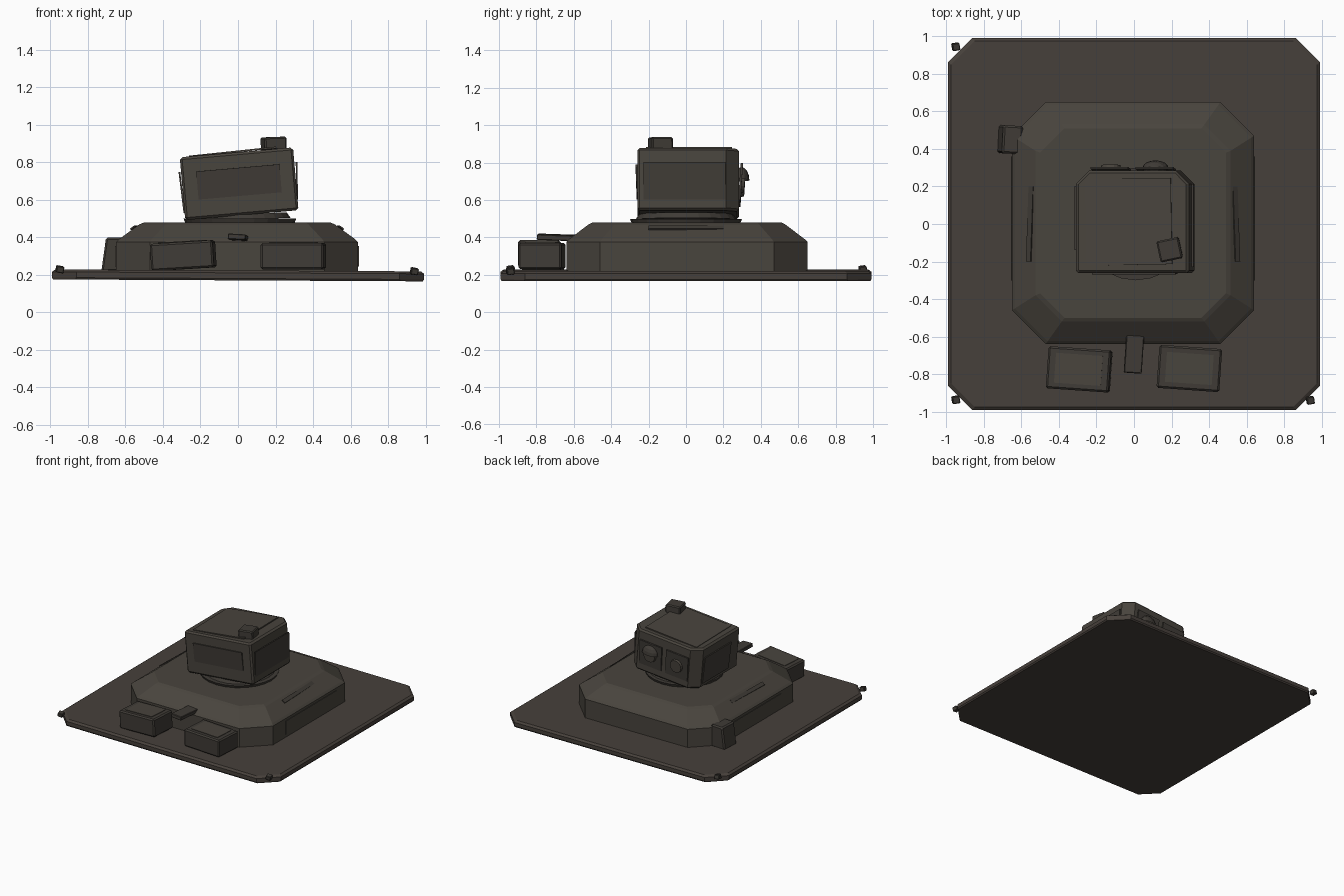
import bpy, bmesh, math
from mathutils import Matrix, Vector

cube = bpy.data.objects.get("Cube")
if cube:
    bpy.data.objects.remove(cube)


def material(name, r, g, b):
    m = bpy.data.materials.new(name)
    m.use_nodes = True
    m.diffuse_color = (r, g, b, 1)
    node = m.node_tree.nodes["Principled BSDF"]
    node.inputs["Base Color"].default_value = (r, g, b, 1)
    node.inputs["Roughness"].default_value = 0.9
    return m


BROWN = material("dusty brown", 0.062, 0.051, 0.043)
OLIVE = material("olive grey", 0.066, 0.058, 0.047)
DARK = material("dark grey brown", 0.050, 0.044, 0.037)


def finish(name, bm, mat, matrix=None, bevel=0):
    bmesh.ops.recalc_face_normals(bm, faces=bm.faces)
    mesh = bpy.data.meshes.new(name)
    bm.to_mesh(mesh)
    bm.free()
    mesh.materials.append(mat)
    ob = bpy.data.objects.new(name, mesh)
    ob.matrix_world = matrix or Matrix()
    bpy.context.collection.objects.link(ob)
    if bevel:
        mod = ob.modifiers.new("Bevel", "BEVEL")
        mod.width = bevel
        mod.segments = 1
    return ob


def place(loc, rot=(0, 0, 0)):
    """Location plus rotation in degrees."""
    turn = [Matrix.Rotation(math.radians(a), 4, ax) for a, ax in zip(rot, "XYZ")]
    return Matrix.Translation(loc) @ turn[2] @ turn[1] @ turn[0]


def box(name, size, matrix, mat, bevel=0.0):
    bm = bmesh.new()
    bmesh.ops.create_cube(bm, size=1)
    bmesh.ops.scale(bm, vec=size, verts=bm.verts)
    return finish(name, bm, mat, matrix, bevel)


def disc(name, r1, r2, depth, matrix, mat, sides=24):
    bm = bmesh.new()
    bmesh.ops.create_cone(bm, cap_ends=True, segments=sides, radius1=r1,
                          radius2=r2, depth=depth)
    return finish(name, bm, mat, matrix)


def octagon(hx, hy, front, back):
    """Rectangle outline with cut front and back corners."""
    return [(hx - front, -hy), (hx, -hy + front), (hx, hy - back), (hx - back, hy),
            (back - hx, hy), (-hx, hy - back), (-hx, front - hy), (front - hx, -hy)]


def loft(name, levels, matrix, mat):
    """Stack of octagons: each level is z, half x, half y, front cut, back cut."""
    bm = bmesh.new()
    rings = [[bm.verts.new((x, y, z)) for x, y in octagon(*dims)]
             for z, *dims in levels]
    for a, b in zip(rings, rings[1:]):
        for i in range(8):
            j = (i + 1) % 8
            bm.faces.new((a[i], a[j], b[j], b[i]))
    bm.faces.new(rings[0][::-1])
    bm.faces.new(rings[-1])
    return finish(name, bm, mat, matrix)


# Ground slab with cut corners, very slightly tilted
loft("base_slab", [(-0.025, 0.985, 0.985, 0.12, 0.12), (-0.015, 0.992, 0.992, 0.13, 0.13),
                   (0.015, 0.992, 0.992, 0.13, 0.13), (0.028, 0.975, 0.975, 0.125, 0.125)],
     place((0, 0, 0.196), (0, 0.3, 0)), BROWN)

# Small blocks at three corners
for i, (x, y) in enumerate([(-0.95, 0.945), (-0.95, -0.937), (0.94, -0.94)]):
    box(f"corner_block_{i + 1}", (0.04, 0.04, 0.035),
        place((x, y, 0.23 if x < 0 else 0.22), (8, 10, 10)), DARK, 0.004)

# Lower body: straight wall, then sloping shoulders
loft("body", [(0.21, 0.645, 0.645, 0.18, 0.18), (0.375, 0.645, 0.645, 0.18, 0.18),
              (0.39, 0.63, 0.63, 0.175, 0.175), (0.47, 0.52, 0.525, 0.14, 0.14),
              (0.48, 0.495, 0.505, 0.13, 0.13)],
     place((-0.005, 0.005, 0)), OLIVE)

# Thin strips on the shoulders and side walls
for side, label in ((1, "left"), (-1, "right")):
    box(f"{label}_shoulder_strip", (0.03, 0.4, 0.008),
        place((side * 0.55 - 0.005, 0, 0.452), (0, side * 36, side * 2)), DARK)
    box(f"{label}_wall_panel", (0.009, 0.66, 0.11),
        place((side * 0.645 - 0.005, 0.03, 0.3)), OLIVE)

# Tapered block on the side wall
bm = bmesh.new()
bmesh.ops.create_cube(bm, size=1)
bmesh.ops.scale(bm, vec=(0.13, 0.15, 0.18), verts=bm.verts)
for v in bm.verts:
    if v.co.z > 0 and v.co.x < 0:
        v.co.x += 0.025
finish("side_block", bm, DARK, place((-0.66, 0.45, 0.31), (0, 0, -3)), 0.01)

# Two front boxes, their lid panels and the step between them
for label, loc, rot, size in (
        ("right", (-0.292, -0.775, 0.303), (0, -3.5, -4), (0.335, 0.225, 0.145)),
        ("left", (0.295, -0.77, 0.3), (0, 0, -4), (0.335, 0.23, 0.14))):
    frame = place(loc, rot)
    box(f"{label}_front_box", size, frame, DARK, 0.01)
    box(f"{label}_lid_panel", (0.25, 0.16, 0.008),
        frame @ place((0, 0, size[2] / 2)), OLIVE)
box("front_step", (0.095, 0.21, 0.03), place((0, -0.69, 0.4), (-2, 3, -4)), DARK, 0.004)

# Turntable under the head
disc("turntable_lower", 0.29, 0.3, 0.025, place((0.01, 0, 0.487)), DARK)
disc("turntable_upper", 0.27, 0.25, 0.03, place((0.01, 0, 0.51), (0, -2, 0)), DARK)

# Leaning head, square in front and cut at the rear corners
head = place((0.006, 0.012, 0.686), (0, -5, 0))
loft("head", [(-0.168, 0.288, 0.26, 0.005, 0.06), (-0.155, 0.303, 0.272, 0.012, 0.07),
              (0.155, 0.303, 0.272, 0.012, 0.07), (0.168, 0.288, 0.26, 0.005, 0.06)],
     head, OLIVE)
box("head_roof_plate", (0.46, 0.46, 0.009), head @ place((-0.02, 0, 0.172), (0, -1, 1)), OLIVE)
box("head_front_panel", (0.445, 0.009, 0.15), head @ place((0, -0.274, 0.01), (2, 0, 0)), DARK)
box("head_left_panel", (0.009, 0.44, 0.2), head @ place((0.308, -0.02, -0.01), (0, 4, 0)), DARK)
box("head_right_panel", (0.009, 0.34, 0.22), head @ place((-0.308, 0.02, -0.02), (0, -2, 0)), DARK)

# Two rear panels with round ports, one of them hooded
for label, x in (("left", 0.11), ("right", -0.13)):
    rear = head @ place((x, 0.28, -0.005), (-4, 0, 0))
    box(f"{label}_rear_panel", (0.2, 0.012, 0.2), rear, DARK)
    disc(f"{label}_rear_port", 0.055, 0.05, 0.02,
         rear @ place((0, 0.012, 0), (-90, 0, 0)), OLIVE, 16)
bm = bmesh.new()
bmesh.ops.create_uvsphere(bm, u_segments=16, v_segments=8, radius=0.07)
bmesh.ops.bisect_plane(bm, geom=bm.verts[:] + bm.edges[:] + bm.faces[:], dist=1e-5,
                       plane_co=Vector((0, 0, 0)), plane_no=Vector((0, 0, -1)),
                       clear_outer=True)
bmesh.ops.scale(bm, vec=(1, 0.6, 1), verts=bm.verts)
finish("rear_hood", bm, DARK, head @ place((0.11, 0.285, 0.01)))

# Small block on the roof
box("roof_block", (0.12, 0.115, 0.07), place((0.19, -0.137, 0.9), (0, -2, 12)), DARK, 0.008)
